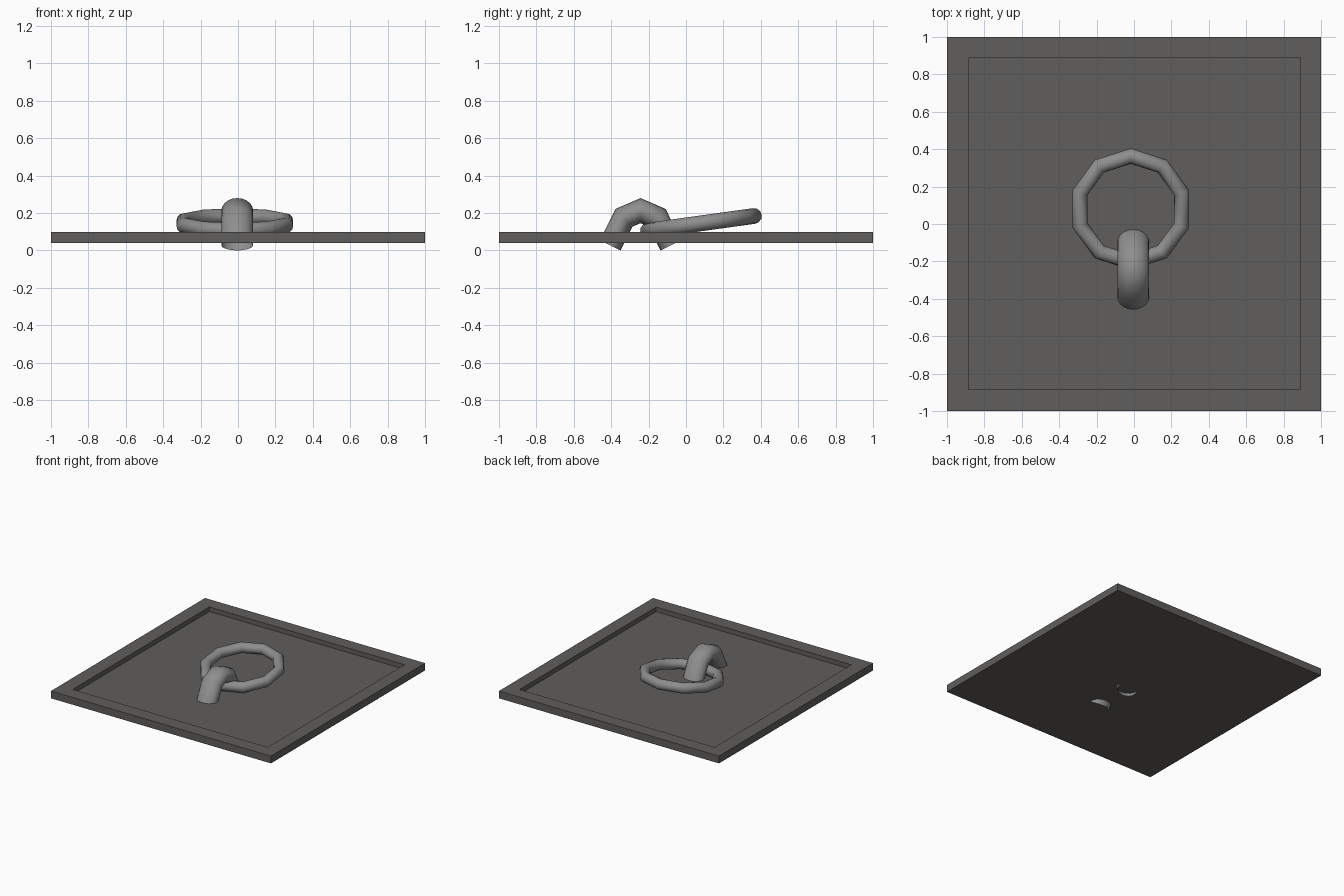
import bpy, bmesh, math
from mathutils import Vector, Matrix

if "Cube" in bpy.data.objects:
    bpy.data.objects.remove(bpy.data.objects["Cube"])


def material(name, rgb):
    m = bpy.data.materials.new(name)
    m.diffuse_color = (*rgb, 1)
    m.use_nodes = True
    m.node_tree.nodes["Principled BSDF"].inputs["Base Color"].default_value = m.diffuse_color
    return m


def finish(name, bm, mat, smooth=False):
    bmesh.ops.recalc_face_normals(bm, faces=bm.faces)
    me = bpy.data.meshes.new(name)
    bm.to_mesh(me)
    bm.free()
    for p in me.polygons:
        p.use_smooth = smooth
    me.materials.append(mat)
    ob = bpy.data.objects.new(name, me)
    bpy.context.collection.objects.link(ob)
    return ob


def tube(name, rings, closed, mat):
    """Skin a list of cross-section loops; ends stay open."""
    bm = bmesh.new()
    loops = [[bm.verts.new(p) for p in ring] for ring in rings]
    n, k = len(loops), len(loops[0])
    for i in range(n if closed else n - 1):
        a, b = loops[i], loops[(i + 1) % n]
        for j in range(k):
            bm.faces.new((a[j], a[(j + 1) % k], b[(j + 1) % k], b[j]))
    return finish(name, bm, mat, True)


stone = material("dark grey slab", (0.115, 0.112, 0.106))
metal = material("grey metal", (0.27, 0.27, 0.27))

# slab with a sunken square panel
bm = bmesh.new()
bmesh.ops.create_cube(bm, size=1, matrix=Matrix.Translation((0, 0, 0.07)) @ Matrix.Diagonal((2, 2, 0.06, 1)))
top = max(bm.faces, key=lambda f: f.calc_center_median().z)
bmesh.ops.inset_region(bm, faces=[top], thickness=0.16)
top = min((f for f in bm.faces if f.calc_center_median().z > 0.099),
          key=lambda f: f.calc_center_median().length + 0.001 * f.calc_area())
bottom_ring = bmesh.ops.extrude_discrete_faces(bm, faces=[top])["faces"][0]
edge_verts = list(bottom_ring.verts)
for v in edge_verts:
    v.co.z -= 0.038
    v.co.x += 0.003
    v.co.y += 0.003
# keep the recess walls vertical
rim = [v for v in bm.verts if v.co.z > 0.099 and abs(v.co.x) < 0.9]
for v in rim:
    v.co.x += 0.003
    v.co.y += 0.003
finish("slab", bm, stone)

# pull ring: ten segments, tilted upward at the back
R, r, tilt = 0.286, 0.042, math.radians(7.9)
place = Matrix.Translation((-0.017, 0.08, 0.145)) @ Matrix.Rotation(tilt, 4, 'X')
rings = []
for i in range(10):
    a = math.pi / 2 + i * math.tau / 10
    d = Vector((math.cos(a), math.sin(a), 0))
    rings.append([place @ (d * (R + r * math.cos(t)) + Vector((0, 0, r * math.sin(t))))
                  for t in (j * math.tau / 12 for j in range(12))])
tube("pull_ring", rings, True, metal)

# staple: arched tube in the y-z plane, from its outer profile and mitred inward
outer = [(-0.217, 0.055), (-0.134, 0.222), (0, 0.28), (0.134, 0.222), (0.217, 0.055)]
pts = [Vector(p) for p in outer]
half_width, half_depth = 0.085, 0.0615
normals = []
for a, b in zip(pts, pts[1:]):
    d = (b - a).normalized()
    normals.append(Vector((d.y, -d.x)))          # points to the inside of the arch
rings = []
for i, p in enumerate(pts):
    n0, n1 = normals[max(i - 1, 0)], normals[min(i, len(normals) - 1)]
    m = (n0 + n1).normalized()
    m = m * (half_depth / m.dot(n1))
    rings.append([(-0.004 + half_width * math.cos(t),
                   -0.243 + p.x + m.x * (1 - math.sin(t)),
                   p.y + m.y * (1 - math.sin(t)))
                  for t in (j * math.tau / 20 for j in range(20))])
tube("staple", rings, False, metal)
